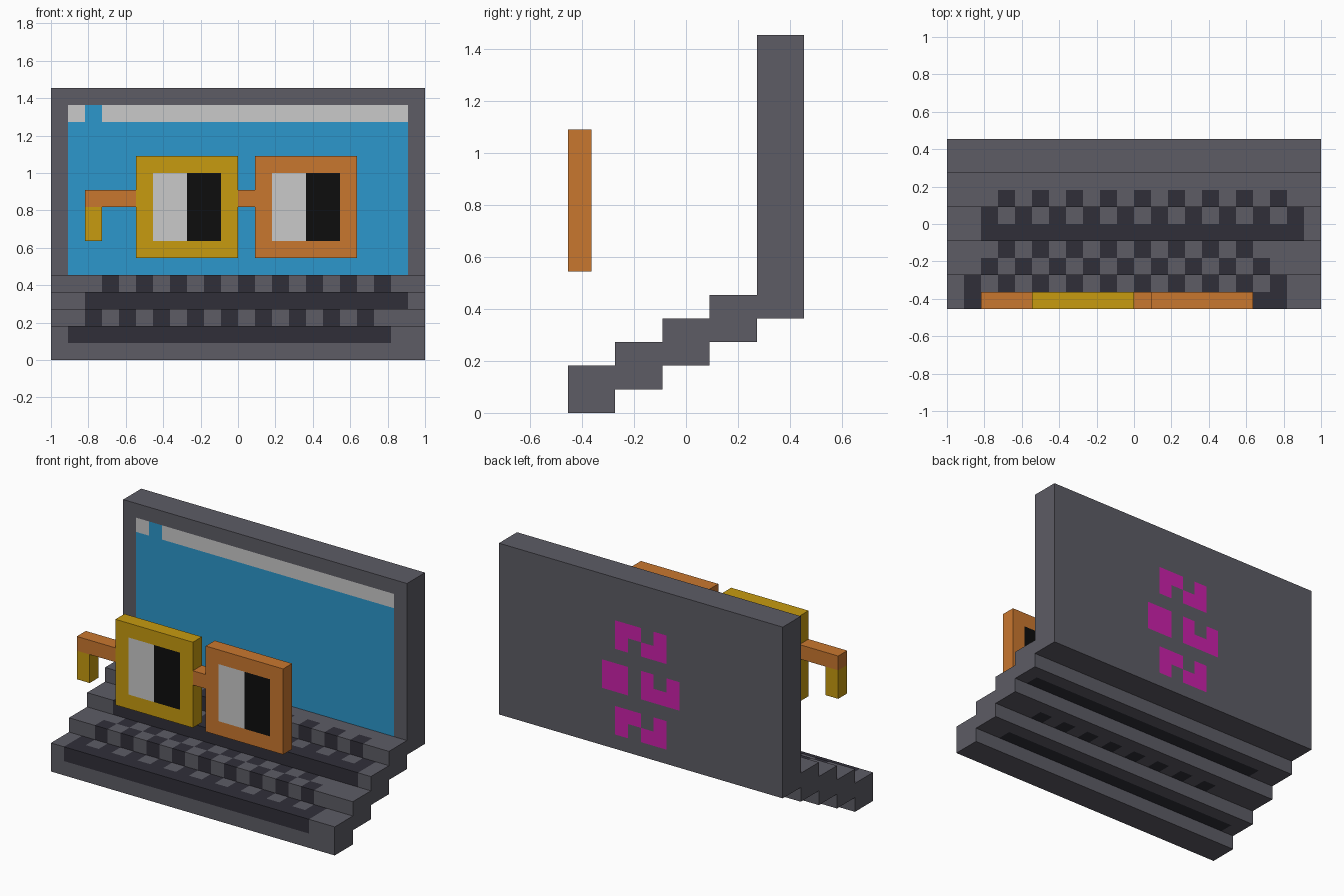
import bpy
import bmesh
from math import radians
from mathutils import Vector

U = 1 / 11  # edge length of one block

cube = bpy.data.objects.get("Cube")
if cube:
    bpy.data.objects.remove(cube, do_unlink=True)


def material(name, hex_code):
    srgb = [int(hex_code[i:i + 2], 16) / 255 for i in (0, 2, 4)]
    linear = [c / 12.92 if c < 0.04045 else ((c + 0.055) / 1.055) ** 2.4 for c in srgb]
    mat = bpy.data.materials.new(name)
    mat.use_nodes = True
    mat.diffuse_color = (*linear, 1)
    shader = mat.node_tree.nodes["Principled BSDF"]
    shader.inputs["Base Color"].default_value = (*linear, 1)
    shader.inputs["Roughness"].default_value = 0.8
    return mat


GREY = material("case grey", "5d5c65")
DARK = material("key dark", "302f39")
BLUE = material("screen blue", "2c97cc")
WHITE = material("pale white", "cacaca")
ORANGE = material("frame orange", "c9772f")
YELLOW = material("frame yellow", "c79b10")
BLACK = material("lens black", "0d0d0d")
PINK = material("back magenta", "cb21aa")


def block(x0, x1, y0, y1, z0, z1):
    return {(x, y, z) for x in range(x0, x1) for y in range(y0, y1) for z in range(z0, z1)}


def build(name, cells, mats, rule=lambda cell, n: 0):
    """Skin a set of unit blocks; rule picks the material of each outer face."""
    bm = bmesh.new()
    corners = {}

    def vert(p):
        key = tuple(p)
        if key not in corners:
            corners[key] = bm.verts.new(Vector(p) * U)
        return corners[key]

    for cell in sorted(cells):
        for axis in range(3):
            for side in (0, 1):
                n = [0, 0, 0]
                n[axis] = side * 2 - 1
                if tuple(c + d for c, d in zip(cell, n)) in cells:
                    continue
                loop = []
                for a, b in ((0, 0), (1, 0), (1, 1), (0, 1)):
                    p = list(cell)
                    p[axis] += side
                    p[(axis + 1) % 3] += a
                    p[(axis + 2) % 3] += b
                    loop.append(vert(p))
                face = bm.faces.new(loop if side else loop[::-1])
                face.material_index = rule(cell, tuple(n))
    # Merge flat areas of one colour
    bmesh.ops.dissolve_limit(bm, angle_limit=radians(1), verts=bm.verts[:],
                             edges=bm.edges[:], delimit={'MATERIAL'})
    mesh = bpy.data.meshes.new(name)
    bm.to_mesh(mesh)
    bm.free()
    for m in mats:
        mesh.materials.append(m)
    obj = bpy.data.objects.new(name, mesh)
    bpy.context.collection.objects.link(obj)
    return obj


# Keyboard: four overlapping steps with dark key rows
steps = set()
for i in range(4):
    steps |= block(-11, 11, 2 * i - 5, 2 * i - 3, i, i + 2)

# Row position -> (first x, end x, spacing) of dark keys on the upper blocks
TOP_KEYS = {-5: (-10, 9, 1), -4: (-10, 9, 2), -3: (-9, 8, 2), -2: (-8, 7, 2),
            -1: (-9, 10, 1), 0: (-9, 10, 2), 1: (-8, 9, 2)}
# The same for the dark marks underneath
UNDER_KEYS = {-3: (-10, 9, 1), -1: (-7, 8, 2), 1: (-9, 10, 1)}


def key_rule(cell, n):
    x, y, z = cell
    if n[0] or n[1] > 0:
        return 0
    upper = z == (y + 5) // 2 + 1
    row = (TOP_KEYS if upper else UNDER_KEYS if n[2] < 0 else {}).get(y)
    return int(row is not None and x in range(*row))


build("keyboard_steps", steps, [GREY, DARK], key_rule)

# Display: blue panel with a pale top bar in front, magenta patches behind
CORNER_PAIR = {(9, 0), (10, 0), (9, 1), (12, 0), (12, 1), (11, 1)}
MIDDLE_PAIR = {(8, 0), (9, 0), (8, 1), (9, 1), (11, 0), (11, 1), (12, 1), (13, 0), (13, 1)}
PATCHES = {(c, r + start) for start, group in ((3, CORNER_PAIR), (6, MIDDLE_PAIR), (9, CORNER_PAIR))
           for c, r in group}


def display_rule(cell, n):
    x, y, z = cell
    if n[1] < 0 and -10 <= x < 10 and 5 <= z < 15:
        return 2 if z == 14 and x != -9 else 1
    if n[1] > 0 and (10 - x, 15 - z) in PATCHES:
        return 3
    return 0


build("display", block(-11, 11, 3, 5, 4, 16), [GREY, BLUE, WHITE, PINK], display_rule)

# Glasses: two square frames, each with a half pale, half black lens
for side, x, mat in (("right", -6, YELLOW), ("left", 1, ORANGE)):
    hole = block(x + 1, x + 5, -5, -4, 7, 11)
    build(side + "_frame", block(x, x + 6, -5, -4, 6, 12) - hole, [mat])
    build(side + "_lens", hole, [WHITE, BLACK], lambda cell, n, x=x: int(cell[0] >= x + 3))

# Bridge, temple arm and ear hook
build("bridge", block(0, 1, -5, -4, 9, 10), [ORANGE])
build("temple_arm", block(-9, -6, -5, -4, 9, 10), [ORANGE])
build("ear_hook", block(-9, -8, -5, -4, 7, 9), [YELLOW])
